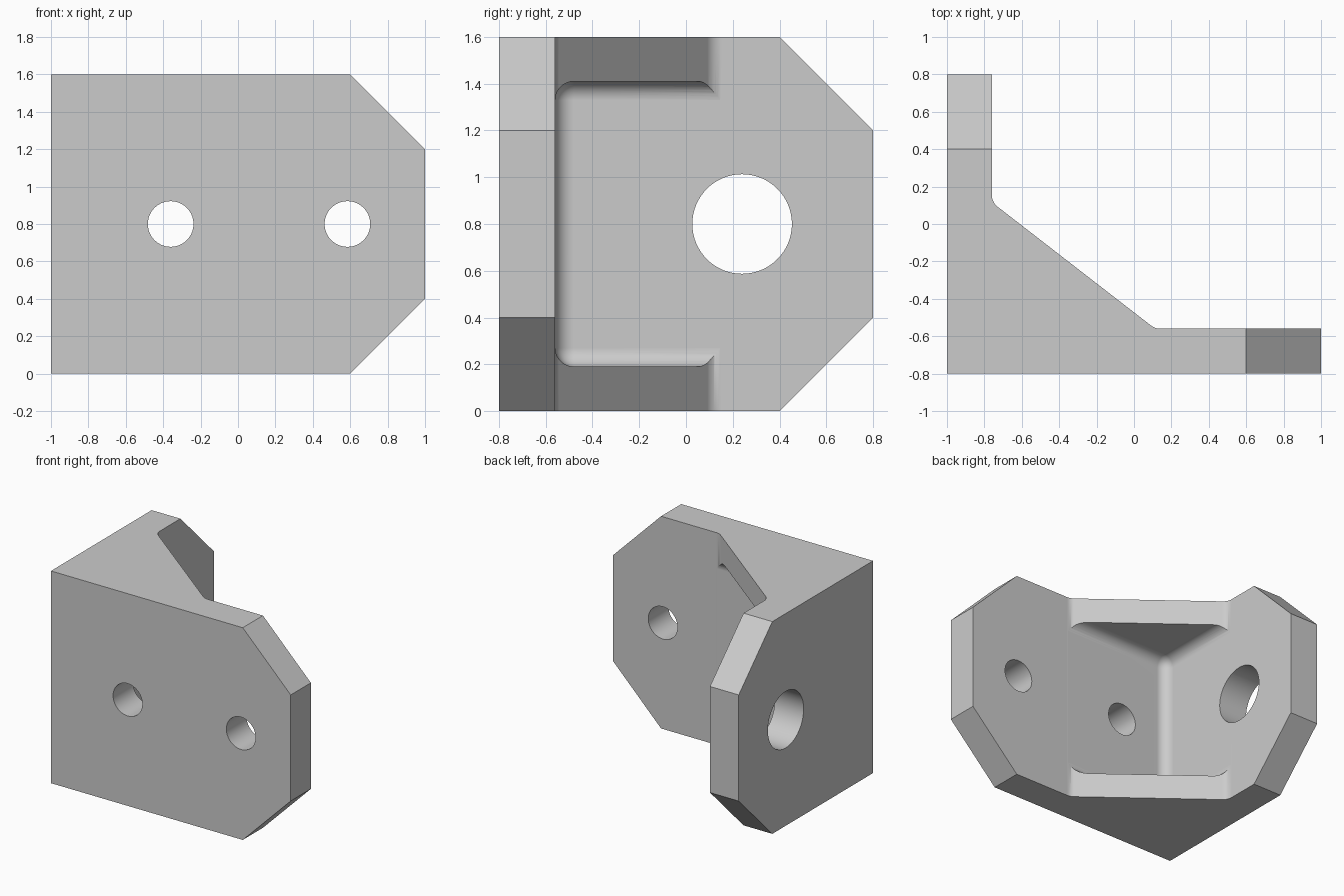
import bpy, bmesh, math
from mathutils import Matrix, Vector

old = bpy.data.objects.get("Cube")
if old:
    bpy.data.objects.remove(old, do_unlink=True)

HEIGHT, MID = 1.6, 0.8
INNER_X, INNER_Y = -0.76, -0.56     # inner faces of the two plates
FILLET = 0.08
GUSSET = 0.19

grey = bpy.data.materials.new("plain grey")
grey.use_nodes = True
colour = (0.6, 0.6, 0.6, 1)
grey.diffuse_color = colour
grey.node_tree.nodes["Principled BSDF"].inputs["Base Color"].default_value = colour


def make_object(name, bm):
    bmesh.ops.recalc_face_normals(bm, faces=bm.faces)
    mesh = bpy.data.meshes.new(name)
    bm.to_mesh(mesh)
    bm.free()
    mesh.materials.append(grey)
    obj = bpy.data.objects.new(name, mesh)
    bpy.context.collection.objects.link(obj)
    return obj


def fillet(before, corner, after, radius, steps=8):
    """Points of a round that replaces the corner between two segments."""
    a, c, b = Vector(before), Vector(corner), Vector(after)
    u, v = (a - c).normalized(), (b - c).normalized()
    half = math.acos(u.dot(v)) / 2
    centre = c + (u + v).normalized() * (radius / math.sin(half))
    reach = radius / math.tan(half)
    start, end = c + u * reach - centre, c + v * reach - centre
    sweep = math.pi - 2 * half
    points = []
    for i in range(steps + 1):
        t = sweep * i / steps
        arm = (start * math.sin(sweep - t) + end * math.sin(t)) / math.sin(sweep)
        points.append(centre + arm)
    return points


def cutter(name, bm):
    obj = make_object(name, bm)
    obj.hide_render = True
    return obj


def hole_cutter(name, location, radius, axis):
    bm = bmesh.new()
    turn = Matrix.Rotation(math.pi / 2, 4, axis)
    bmesh.ops.create_cone(bm, cap_ends=True, segments=64, radius1=radius, radius2=radius,
                          depth=0.6, matrix=Matrix.Translation(location) @ turn)
    return cutter(name, bm)


# Bracket body: plan outline with a sloped, filleted web, extruded upward
upper, lower = (INNER_X, 0.116), (0.113, INNER_Y)
outline = [(-1, -0.8), (1, -0.8), (1, INNER_Y)]
outline += fillet((1, INNER_Y), lower, upper, FILLET)
outline += fillet(lower, upper, (INNER_X, 0.8), FILLET)
outline += [(INNER_X, 0.8), (-1, 0.8)]
bm = bmesh.new()
base = bm.faces.new([bm.verts.new((p[0], p[1], 0)) for p in outline])
top = bmesh.ops.extrude_face_region(bm, geom=[base])["geom"]
bmesh.ops.translate(bm, vec=(0, 0, HEIGHT),
                    verts=[g for g in top if isinstance(g, bmesh.types.BMVert)])

# Clipped corners on the free end of each plate
for outward, edge in ((Vector((1, 0, 0)), 0.8), (Vector((0, 1, 0)), 0.6)):
    for side in (-1, 1):
        cut = bmesh.ops.bisect_plane(
            bm, geom=bm.verts[:] + bm.edges[:] + bm.faces[:], clear_outer=True,
            plane_co=outward * edge + Vector((0, 0, MID + side * 0.6)),
            plane_no=outward + Vector((0, 0, side)))
        rim = [g for g in cut["geom_cut"] if isinstance(g, bmesh.types.BMEdge)]
        bmesh.ops.edgeloop_fill(bm, edges=rim)
bracket = make_object("angle_bracket", bm)

# Rounded pocket that leaves a gusset at the top and the bottom
bm = bmesh.new()
low = Vector((INNER_X + 0.0005, INNER_Y + 0.0005, GUSSET))
high = Vector((0.5, 0.5, HEIGHT - GUSSET))
bmesh.ops.create_cube(bm, size=1)
for v in bm.verts:
    v.co = [low[i] if v.co[i] < 0 else high[i] for i in range(3)]
bmesh.ops.bevel(bm, geom=bm.edges[:], offset=FILLET, segments=8, profile=0.5,
                affect='EDGES')
cutters = [cutter("pocket_cutter", bm)]

# Bolt holes in the front plate and the larger bore in the side plate
cutters += [hole_cutter("bolt_hole_cutter", (x, -0.7, MID), 0.122, 'X')
            for x in (-0.36, 0.585)]
cutters.append(hole_cutter("bore_cutter", (-0.9, 0.24, MID), 0.213, 'Y'))

bpy.ops.object.select_all(action='DESELECT')
bracket.select_set(True)
bpy.context.view_layer.objects.active = bracket
for tool in cutters:
    mod = bracket.modifiers.new(tool.name, 'BOOLEAN')
    mod.operation = 'DIFFERENCE'
    mod.solver = 'EXACT'
    mod.object = tool
    bpy.ops.object.modifier_apply(modifier=mod.name)
    bpy.data.objects.remove(tool, do_unlink=True)

# Smooth rounds, crisp edges, flat large faces
bpy.ops.object.shade_smooth_by_angle(angle=math.radians(30))
normals = bracket.modifiers.new("flat_faces", 'WEIGHTED_NORMAL')
normals.keep_sharp = True
